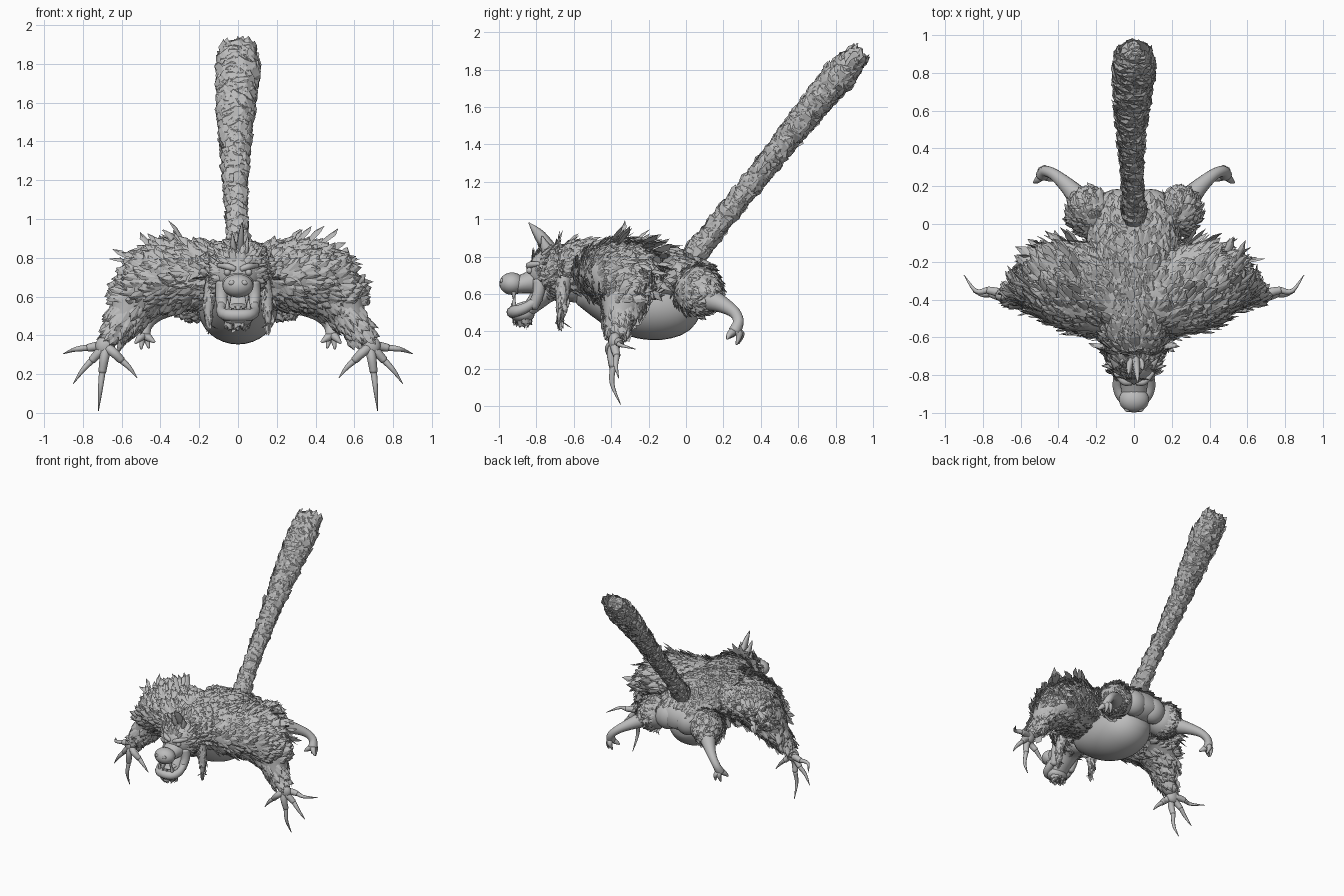
import bpy, bmesh, math, random
from mathutils import Vector, Matrix

random.seed(7)
cube = bpy.data.objects.get("Cube")
if cube:
    bpy.data.objects.remove(cube)

X, Y, Z = Vector((1, 0, 0)), Vector((0, 1, 0)), Vector((0, 0, 1))
SIDES = ((1, "left"), (-1, "right"))

grey = bpy.data.materials.new("plain_grey")
grey.use_nodes = True
grey.diffuse_color = (0.5, 0.5, 0.5, 1)
grey.node_tree.nodes["Principled BSDF"].inputs["Base Color"].default_value = (0.5, 0.5, 0.5, 1)


def finish(name, bm, smooth=True):
    bmesh.ops.recalc_face_normals(bm, faces=bm.faces[:])
    mesh = bpy.data.meshes.new(name)
    bm.to_mesh(mesh)
    bm.free()
    mesh.materials.append(grey)
    for poly in mesh.polygons:
        poly.use_smooth = smooth
    obj = bpy.data.objects.new(name, mesh)
    bpy.context.scene.collection.objects.link(obj)
    return obj


def ball(name, centre, radii, seg=24):
    bm = bmesh.new()
    matrix = Matrix.Translation(centre) @ Matrix.Diagonal((*radii, 1))
    bmesh.ops.create_uvsphere(bm, u_segments=seg, v_segments=seg // 2, radius=1, matrix=matrix)
    return finish(name, bm)


def spline(points, steps):
    """Catmull-Rom through points of any dimension."""
    out = []
    pts = [points[0]] + points + [points[-1]]
    for a, b, c, d in zip(pts, pts[1:], pts[2:], pts[3:]):
        for k in range(steps):
            t = k / steps
            out.append([0.5 * (2 * q + (r - p) * t + (2 * p - 5 * q + 4 * r - s) * t * t
                               + (3 * q - p - 3 * r + s) * t ** 3)
                        for p, q, r, s in zip(a, b, c, d)])
    return out + [list(points[-1])]


def loft(name, stations, side=1, up=Z, seg=16, steps=4):
    """Elliptical tube; each station is x, y, z, radius across[, radius along up]."""
    full = [(st[0] * side, st[1], st[2], st[3], st[-1]) for st in stations]
    path = spline(full, steps)
    centres = [Vector(p[:3]) for p in path]
    bm = bmesh.new()
    rings = []
    for i, p in enumerate(path):
        tangent = (centres[min(i + 1, len(path) - 1)] - centres[max(i - 1, 0)]).normalized()
        across = tangent.cross(up).normalized()
        rise = across.cross(tangent)
        ring = []
        for k in range(seg):
            a = math.tau * k / seg
            ring.append(bm.verts.new(centres[i] + across * p[3] * math.cos(a) + rise * p[4] * math.sin(a)))
        rings.append(ring)
    for r0, r1 in zip(rings, rings[1:]):
        for k in range(seg):
            bm.faces.new((r0[k], r0[(k + 1) % seg], r1[(k + 1) % seg], r1[k]))
    for ring, i, j in ((rings[0], 0, 1), (rings[-1], -1, -2)):
        axis = (centres[i] - centres[j]).normalized()
        tip = bm.verts.new(centres[i] + axis * path[i][3] * 0.5)
        for k in range(seg):
            bm.faces.new((ring[k], ring[(k + 1) % seg], tip))
    return finish(name, bm)


def fur(name, source, count, length, width, flow, lift, keep=lambda p, n: True, mess=0.25):
    """Cover a surface with ridged pointed tufts combed along flow(p)."""
    mesh = source.data
    mesh.calc_loop_triangles()
    tris = mesh.loop_triangles
    bm = bmesh.new()
    for tri in random.choices(tris, [t.area for t in tris], k=count):
        a, b, c = (mesh.vertices[i].co for i in tri.vertices)
        u, v = sorted((random.random(), random.random()))
        p = a * u + b * (v - u) + c * (1 - v)
        n = Vector(tri.normal)
        if not keep(p, n):
            continue
        f = Vector(flow(p)) + Vector(random.uniform(-mess, mess) for _ in range(3))
        f = (f - n * f.dot(n)).normalized()
        d = (f + n * lift * random.uniform(0.5, 1.4)).normalized()
        s = d.cross(n).normalized()
        size = random.uniform(*length)
        w = width * random.uniform(0.6, 1.2)
        base = p - n * 0.008
        mid = base + d * size * 0.7
        left, right = base + s * w * 0.4, base - s * w * 0.4
        spots = (left, right, mid + s * w * 0.5, mid - s * w * 0.5,
                 mid + n * w * 0.2, base + d * size + s * w * random.uniform(-0.4, 0.4))
        bl, br, ml, mr, mm, tip = (bm.verts.new(q) for q in spots)
        for face in ((bl, br, mm), (bl, mm, ml), (br, mr, mm), (ml, mm, tip), (mm, mr, tip),
                     (bl, ml, mr, br), (ml, tip, mr)):
            bm.faces.new(face)
    return finish(name, bm, False)


# Torso, belly and rump
torso = loft("torso", [(0, -0.68, 0.73, 0.12, 0.11), (0, -0.6, 0.735, 0.17, 0.135), (0, -0.45, 0.72, 0.2, 0.155),
                       (0, -0.2, 0.71, 0.24, 0.165), (0, 0, 0.67, 0.22, 0.13),
                       (0, 0.12, 0.63, 0.16, 0.1)], seg=24)
loft("belly", [(0, -0.55, 0.64, 0.11, 0.1), (0, -0.36, 0.57, 0.18, 0.16), (0, -0.2, 0.54, 0.205, 0.185),
               (0, -0.06, 0.54, 0.185, 0.165), (0, 0.03, 0.58, 0.12, 0.1)], seg=32)
fur("back_fur", torso, 2000, (0.07, 0.12), 0.05, lambda p: (p.x * 0.8, 1, 0), 0.22,
    lambda p, n: p.z > (0.6 if p.y < -0.5 else 0.64) and p.y < 0.08)

# Tail with overlapping plates of fur
tail = loft("tail", [(0, 0.02, 0.77, 0.06), (-0.005, 0.17, 0.97, 0.044), (-0.015, 0.42, 1.275, 0.055, 0.048),
                     (-0.01, 0.66, 1.575, 0.085, 0.062), (0, 0.8, 1.745, 0.1, 0.072),
                     (0, 0.885, 1.84, 0.085, 0.055)])
fur("tail_fur", tail, 1000, (0.07, 0.11), 0.075, lambda p: (0, 0.64, 0.77), 0.2, mess=0.15)


def arm_flow(p):
    side = math.copysign(1, p.x)
    return (side * 0.5, 0.2, -0.7) if p.z < 0.57 else (side * 0.65, 0.7, 0.15)


for side, label in SIDES:
    # Arm and its fur
    arm = loft(label + "_arm", [(0, -0.38, 0.72, 0.23, 0.15), (0.2, -0.355, 0.71, 0.24, 0.165),
                                (0.38, -0.335, 0.695, 0.215, 0.175), (0.51, -0.33, 0.595, 0.145, 0.135),
                                (0.59, -0.36, 0.47, 0.08, 0.08), (0.67, -0.38, 0.37, 0.042)], side)
    fur(label + "_arm_fur", arm, 1500, (0.06, 0.12), 0.042, arm_flow, 0.28,
        lambda p, n: p.z > 0.41 and abs(p.x) > 0.1)
    fur(label + "_shoulder_spikes", arm, 420, (0.1, 0.17), 0.045, arm_flow, 0.8,
        lambda p, n: p.z > 0.6 and 0.26 < abs(p.x) < 0.55 and n.y > -0.3)

    # Hand: palm, fingers and long claws
    ball(label + "_palm", (side * 0.685, -0.38, 0.345), (0.05, 0.035, 0.052))
    for i, (kx, ky, kz, tx, ty, tz) in enumerate((
            (0.775, -0.35, 0.335, 0.9, -0.27, 0.305), (0.755, -0.37, 0.27, 0.85, -0.36, 0.15),
            (0.7, -0.39, 0.21, 0.72, -0.35, 0.01), (0.6, -0.4, 0.27, 0.52, -0.4, 0.18))):
        loft(f"{label}_finger_{i + 1}", [(0.68, -0.38, 0.34, 0.028), ((0.68 + kx) / 2, ky - 0.01, (0.35 + kz) / 2, 0.024),
                                         (kx, ky, kz, 0.02)], side, Y, 10)
        loft(f"{label}_claw_{i + 1}", [(kx, ky, kz, 0.017), ((kx + tx) / 2, ky - 0.005, (kz + tz) / 2 + 0.008, 0.012),
                                       (tx, ty, tz, 0.002)], side, Y, 8)

    # Hind leg: buttock, furry thigh, bare shin, foot and toes
    ball(label + "_buttock", (side * 0.09, 0.1, 0.635), (0.1, 0.085, 0.1))
    thigh = ball(label + "_thigh", (side * 0.225, 0.06, 0.62), (0.125, 0.125, 0.13))
    fur(label + "_thigh_fur", thigh, 520, (0.05, 0.08), 0.04,
        lambda p: (p.x * 1.5, 0.8, -0.5), 0.25, lambda p, n: n.x * side > -0.4)
    loft(label + "_shin", [(0.26, 0.1, 0.58, 0.07), (0.34, 0.19, 0.545, 0.046), (0.42, 0.26, 0.5, 0.031),
                           (0.47, 0.28, 0.45, 0.029), (0.485, 0.26, 0.4, 0.034)], side)
    for i, tip in enumerate(((0.43, 0.23, 0.365), (0.46, 0.28, 0.335), (0.5, 0.27, 0.33), (0.53, 0.22, 0.36))):
        loft(f"{label}_toe_{i + 1}", [(0.485, 0.26, 0.405, 0.024),
                                      ((0.485 + tip[0]) / 2, tip[1] + 0.015, 0.385, 0.019), (*tip, 0.006)], side, Y, 8)

# Head and muzzle
skull = ball("skull", (0, -0.7, 0.715), (0.135, 0.15, 0.13))
fur("head_fur", skull, 900, (0.05, 0.09), 0.035, lambda p: (p.x * 3, 0.8, 0.1), 0.35,
    lambda p, n: p.y > -0.79 or p.z > 0.77 or abs(p.x) > 0.085)
loft("muzzle", [(0, -0.74, 0.68, 0.1, 0.09), (0, -0.84, 0.66, 0.075, 0.06), (0, -0.91, 0.645, 0.065, 0.045)])
ball("nose", (0, -0.93, 0.655), (0.08, 0.068, 0.06))
jaw = ball("lower_jaw", (0, -0.875, 0.49), (0.08, 0.065, 0.045))
loft("throat", [(0, -0.6, 0.66, 0.1, 0.11), (0, -0.72, 0.63, 0.09, 0.07), (0, -0.8, 0.56, 0.07, 0.05),
                (0, -0.86, 0.49, 0.06, 0.03)])
loft("lower_lip", [(0.08, -0.78, 0.58, 0.022), (0.085, -0.86, 0.525, 0.028), (0.05, -0.92, 0.505, 0.032),
                   (-0.05, -0.92, 0.505, 0.032), (-0.085, -0.86, 0.525, 0.028), (-0.08, -0.78, 0.58, 0.022)], seg=10)
loft("tongue", [(0, -0.78, 0.57, 0.045, 0.02), (0, -0.85, 0.55, 0.045, 0.015), (0, -0.9, 0.54, 0.03, 0.01)])
fur("chin_fur", jaw, 160, (0.03, 0.06), 0.025, lambda p: (0, 0.2, -1), 0.5, lambda p, n: n.z < -0.5)

for side, label in SIDES:
    loft(label + "_cheek", [(0.075, -0.78, 0.67, 0.04), (0.085, -0.79, 0.6, 0.032), (0.075, -0.82, 0.53, 0.03)], side, Y, 10)
    ball(label + "_eye", (side * 0.055, -0.835, 0.725), (0.018, 0.018, 0.018), 16)
    loft(label + "_brow", [(0.015, -0.84, 0.74, 0.014), (0.055, -0.835, 0.755, 0.018), (0.1, -0.785, 0.76, 0.012)], side, Z, 8)
    ball(label + "_nostril", (side * 0.032, -0.985, 0.67), (0.018, 0.01, 0.013), 12)
    # Teeth
    loft(label + "_lower_fang", [(0.055, -0.915, 0.52, 0.013), (0.055, -0.92, 0.555, 0.01), (0.052, -0.915, 0.59, 0.002)], side, Y, 8)
    loft(label + "_upper_fang", [(0.045, -0.92, 0.61, 0.012), (0.045, -0.92, 0.58, 0.008), (0.045, -0.915, 0.555, 0.002)], side, Y, 8)
    loft(label + "_incisor", [(0.016, -0.93, 0.52, 0.01), (0.016, -0.93, 0.55, 0.004)], side, Y, 8)
    # Ear tuft and hanging side lock
    for i in range(3):
        loft(f"{label}_ear_tuft_{i + 1}", [(0.09, -0.76, 0.76 + i * 0.025, 0.022, 0.012),
                                           (0.17 - i * 0.02, -0.75 + i * 0.02, 0.77 + i * 0.045, 0.003)], side, Z, 6)
    lock = loft(label + "_side_lock", [(0.12, -0.65, 0.7, 0.045), (0.15, -0.665, 0.57, 0.03), (0.155, -0.675, 0.46, 0.012)], side, Y, 8)
    fur(label + "_lock_fur", lock, 120, (0.05, 0.09), 0.025, lambda p: (0, 0, -1), 0.1)

# Upright crest on the crown
for i, (tx, ty, tz) in enumerate(((0.02, -0.84, 0.98), (-0.03, -0.8, 0.93), (0.05, -0.77, 0.91),
                                  (-0.07, -0.74, 0.88))):
    loft(f"crest_{i + 1}", [(tx * 0.3, -0.7, 0.8, 0.04, 0.025), (tx * 0.8, (ty - 0.72) / 2, tz - 0.07, 0.032, 0.018),
                            (tx, ty, tz, 0.003)], 1, X, 6)
